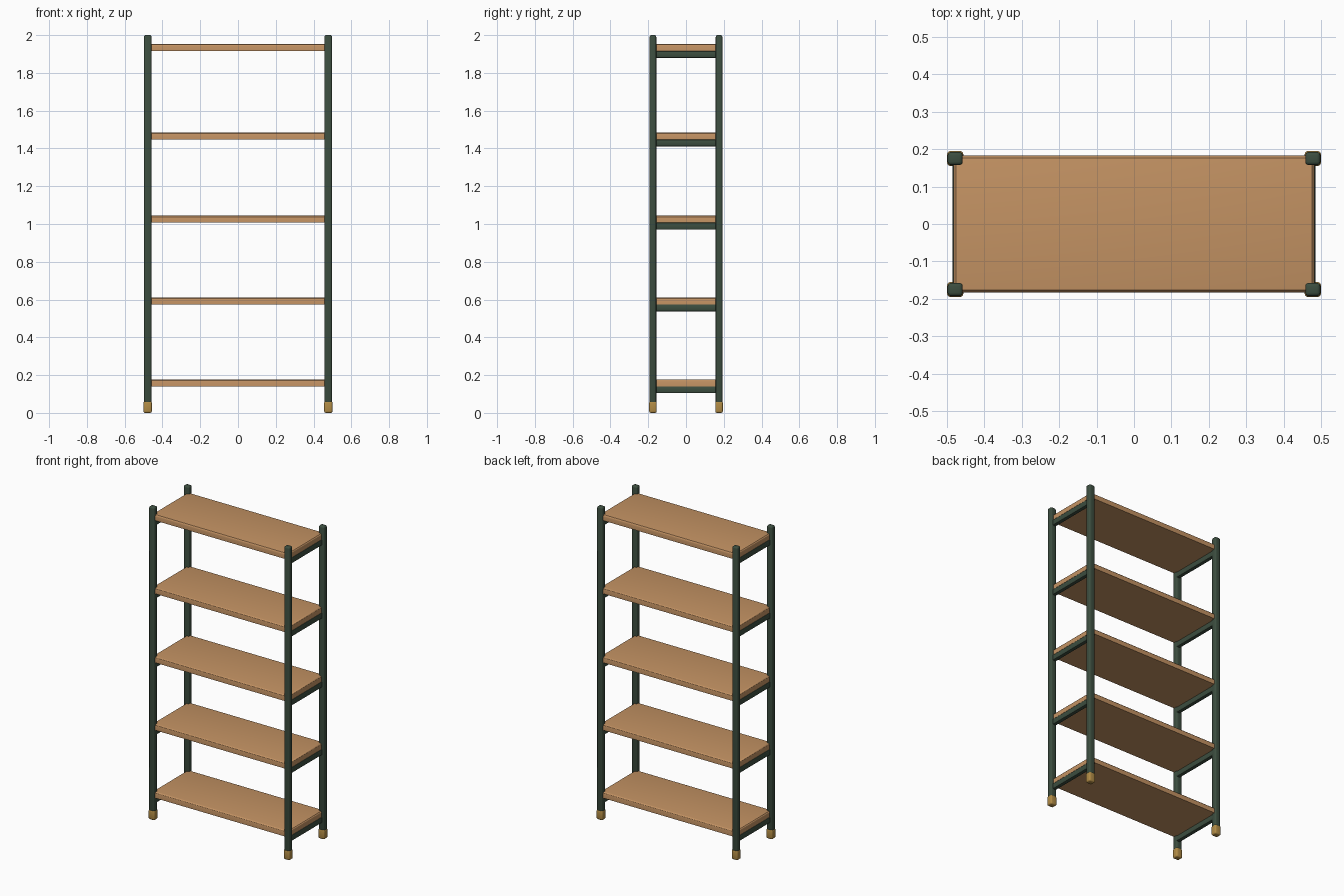
import bpy
import bmesh
from mathutils import Vector

cube = bpy.data.objects.get("Cube")
if cube:
    bpy.data.objects.remove(cube, do_unlink=True)


def material(name, rgb):
    m = bpy.data.materials.new(name)
    m.use_nodes = True
    m.diffuse_color = (*rgb, 1)
    m.node_tree.nodes["Principled BSDF"].inputs["Base Color"].default_value = (*rgb, 1)
    return m


WOOD = material("warm wood", (0.55, 0.29, 0.125))
GREEN = material("dark green metal", (0.045, 0.075, 0.05))
BRASS = material("brass", (0.44, 0.26, 0.06))


def box(name, lo, hi, mat, bevel, pick, segments=2):
    """Box between two corners; edges accepted by pick(edge) are rounded."""
    lo, hi = Vector(lo), Vector(hi)
    bm = bmesh.new()
    bmesh.ops.create_cube(bm, size=1)
    for v in bm.verts:
        v.co = (lo + hi) / 2 + v.co * (hi - lo)
    edges = [e for e in bm.edges if pick(e)]
    bmesh.ops.bevel(bm, geom=edges, offset=bevel, segments=segments,
                    profile=0.5, affect="EDGES", clamp_overlap=True)
    mesh = bpy.data.meshes.new(name)
    bm.to_mesh(mesh)
    bm.free()
    mesh.materials.append(mat)
    obj = bpy.data.objects.new(name, mesh)
    bpy.context.collection.objects.link(obj)
    bpy.ops.object.select_all(action="DESELECT")
    obj.select_set(True)
    bpy.context.view_layer.objects.active = obj
    bpy.ops.object.shade_smooth_by_angle()
    return obj


def all_edges(e):
    return True


def along_y(e):
    return abs(e.verts[0].co.y - e.verts[1].co.y) > 0.01


POST_X, POST_Y = 0.478, 0.175
SHELF_X, SHELF_Y, THICK, RAIL = 0.482, 0.183, 0.037, 0.037
SHELF_TOPS = (0.178, 0.612, 1.044, 1.485, 1.953)

# Corner posts with brass feet
for side, sx in (("left", 1), ("right", -1)):
    for end, sy in (("front", -1), ("back", 1)):
        x, y = sx * POST_X, sy * POST_Y
        box(f"{end}_{side}_post", (x - 0.02, y - 0.0175, 0.04),
            (x + 0.02, y + 0.0175, 2), GREEN, 0.009, all_edges, 3)
        box(f"{end}_{side}_foot", (x - 0.022, y - 0.02, 0),
            (x + 0.022, y + 0.02, 0.062), BRASS, 0.009, all_edges, 3)

# Shelf boards with rounded upper rims, and end rails beneath them
for i, top in enumerate(SHELF_TOPS, 1):
    def upper_rim(e):
        return min(v.co.z for v in e.verts) > top - 0.01

    box(f"shelf_{i}", (-SHELF_X, -SHELF_Y, top - THICK),
        (SHELF_X, SHELF_Y, top), WOOD, 0.012, upper_rim, 3)
    for side, sx in (("left", 1), ("right", -1)):
        x, z = sx * (POST_X - 0.006), top - THICK
        box(f"{side}_rail_{i}", (x - 0.013, -POST_Y, z - RAIL),
            (x + 0.013, POST_Y, z), GREEN, 0.007, along_y)
